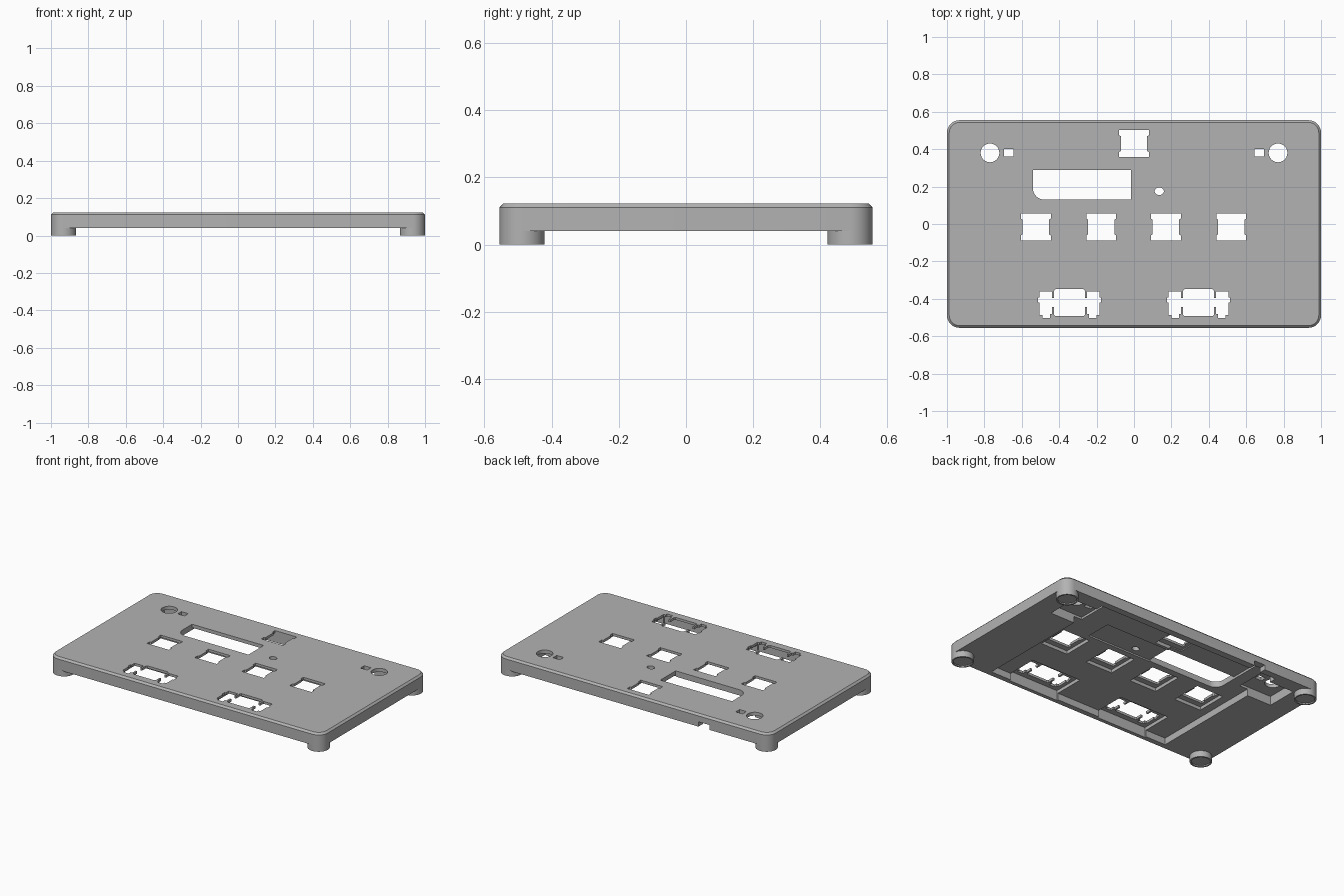
import bpy, bmesh, math

if "Cube" in bpy.data.objects:
    bpy.data.objects.remove(bpy.data.objects["Cube"])

GREY = bpy.data.materials.new("plain_grey")
GREY.diffuse_color = (0.45, 0.45, 0.45, 1)
GREY.use_nodes = True
GREY.node_tree.nodes["Principled BSDF"].inputs["Base Color"].default_value = GREY.diffuse_color

BOTTOM, TOP = 0.04, 0.123     # slab underside and top
CAVITY, PLATE = 0.085, 0.107  # main cavity ceiling, thin plate underside


def loft(name, layers):
    """Solid from stacked outlines: [(points, z), ...] bottom to top."""
    bm = bmesh.new()
    rings = [[bm.verts.new((x, y, z)) for x, y in pts] for pts, z in layers]
    n = len(rings[0])
    bm.faces.new(rings[0][::-1])
    bm.faces.new(rings[-1])
    for a, b in zip(rings, rings[1:]):
        for i in range(n):
            j = (i + 1) % n
            bm.faces.new((a[i], a[j], b[j], b[i]))
    bmesh.ops.recalc_face_normals(bm, faces=bm.faces)
    me = bpy.data.meshes.new(name)
    bm.to_mesh(me)
    bm.free()
    ob = bpy.data.objects.new(name, me)
    bpy.context.collection.objects.link(ob)
    me.materials.append(GREY)
    return ob


def rounded(hx, hy, r, seg=8):
    pts = []
    for k, (sx, sy) in enumerate(((1, 1), (-1, 1), (-1, -1), (1, -1))):
        for i in range(seg + 1):
            a = math.pi / 2 * (k + i / seg)
            pts.append((sx * (hx - r) + r * math.cos(a), sy * (hy - r) + r * math.sin(a)))
    return pts


def rect(x0, x1, y0, y1):
    return [(x0, y0), (x1, y0), (x1, y1), (x0, y1)]


def ellipse(cx, cy, rx, ry, n=32):
    return [(cx + rx * math.cos(2 * math.pi * i / n), cy + ry * math.sin(2 * math.pi * i / n))
            for i in range(n)]


def cut(target, pts, z0, z1):
    cutter = loft("cutter", [(pts, z0), (pts, z1)])
    cutter.hide_render = True
    mod = target.modifiers.new("cut", 'BOOLEAN')
    mod.operation, mod.solver, mod.object = 'DIFFERENCE', 'EXACT', cutter
    bpy.context.view_layer.objects.active = target
    bpy.ops.object.modifier_apply(modifier=mod.name)
    bpy.data.objects.remove(cutter)


def symmetric(half, cx, cy):
    """Closed outline from its right half, listed bottom to top."""
    return [(cx + x, cy + y) for x, y in half] + [(cx - x, cy + y) for x, y in half[::-1]]


# Slab with rounded corners and a chamfered top edge
body = loft("case_body", [(rounded(1, 0.555, 0.067), BOTTOM),
                          (rounded(1, 0.555, 0.067), TOP - 0.012),
                          (rounded(0.988, 0.543, 0.055), TOP)])

# Underside cavity
cut(body, rect(-0.68, 0.68, -0.52, 0.51), 0.0, CAVITY)

# Controller bay with a rounded corner, its side bay and the cable notch
arc = [(-0.48 + 0.06 * math.cos(a), 0.19 + 0.06 * math.sin(a))
       for a in [math.pi * (1 + i / 16) for i in range(9)]]
cut(body, arc + [(-0.015, 0.13), (-0.015, 0.505), (-0.54, 0.505)], 0.0, 0.1)
cut(body, rect(-0.02, 0.46, 0.125, 0.30), 0.0, 0.095)
cut(body, rect(-0.56, -0.48, 0.49, 0.6), 0.0, 0.072)

# Display window
cut(body, arc + [(-0.015, 0.13), (-0.015, 0.29), (-0.54, 0.29)], 0.0, 0.2)

# Switch openings with clip notches, each above a square pocket
KEY = [(0.08, -0.072), (0.08, -0.045), (0.07, -0.04), (0.07, 0.04), (0.08, 0.045), (0.08, 0.072)]
for kx, ky in ((-0.525, -0.016), (-0.175, -0.016), (0.17, -0.016), (0.52, -0.016), (0, 0.43)):
    cut(body, rect(kx - 0.1, kx + 0.1, ky - 0.11, min(ky + 0.1, 0.508)), 0.0, PLATE)
    cut(body, symmetric(KEY, kx, ky), 0.0, 0.2)

# Wide switch openings with stabiliser wings
WIDE = [(0.075, -0.072), (0.082, -0.065), (0.082, -0.025), (0.094, -0.025), (0.094, -0.06),
        (0.105, -0.06), (0.105, -0.083), (0.145, -0.083), (0.145, -0.066), (0.16, -0.066),
        (0.16, 0.0), (0.168, 0.0), (0.168, 0.028), (0.16, 0.028), (0.16, 0.058),
        (0.094, 0.058), (0.094, 0.025), (0.082, 0.025), (0.082, 0.065), (0.075, 0.072)]
for kx in (-0.345, 0.345):
    cut(body, rect(kx - 0.185, kx + 0.185, -0.53, -0.315), 0.0, PLATE)
    cut(body, symmetric(WIDE, kx, -0.42), 0.0, 0.2)

# Round and square openings in side pockets
for s in (-1, 1):
    xs = sorted((s * 0.62, s * 0.86))
    cut(body, rect(xs[0], xs[1], 0.25, 0.46), 0.0, 0.1)
    cut(body, ellipse(s * 0.77, 0.38, 0.05, 0.05), 0.0, 0.2)
    xs = sorted((s * 0.645, s * 0.695))
    cut(body, rect(xs[0], xs[1], 0.36, 0.40), 0.0, 0.2)

# Small button hole
cut(body, ellipse(0.135, 0.175, 0.025, 0.02, 20), 0.0, 0.2)

# Corner feet with shallow pad recesses
parts = [body]
for sx, side in ((-1, "left"), (1, "right")):
    for sy, end in ((-1, "front"), (1, "back")):
        c = (sx * 0.933, sy * 0.488)
        ring = ellipse(*c, 0.067, 0.067)
        foot = loft(f"foot_{end}_{side}", [(ring, 0.0), (ring, BOTTOM)])
        cut(foot, ellipse(*c, 0.057, 0.057), -0.02, 0.008)
        parts.append(foot)

# Smooth the curves, keep the edges sharp
for ob in parts:
    bpy.ops.object.select_all(action='DESELECT')
    ob.select_set(True)
    bpy.context.view_layer.objects.active = ob
    bpy.ops.object.shade_smooth_by_angle(angle=math.radians(30))
